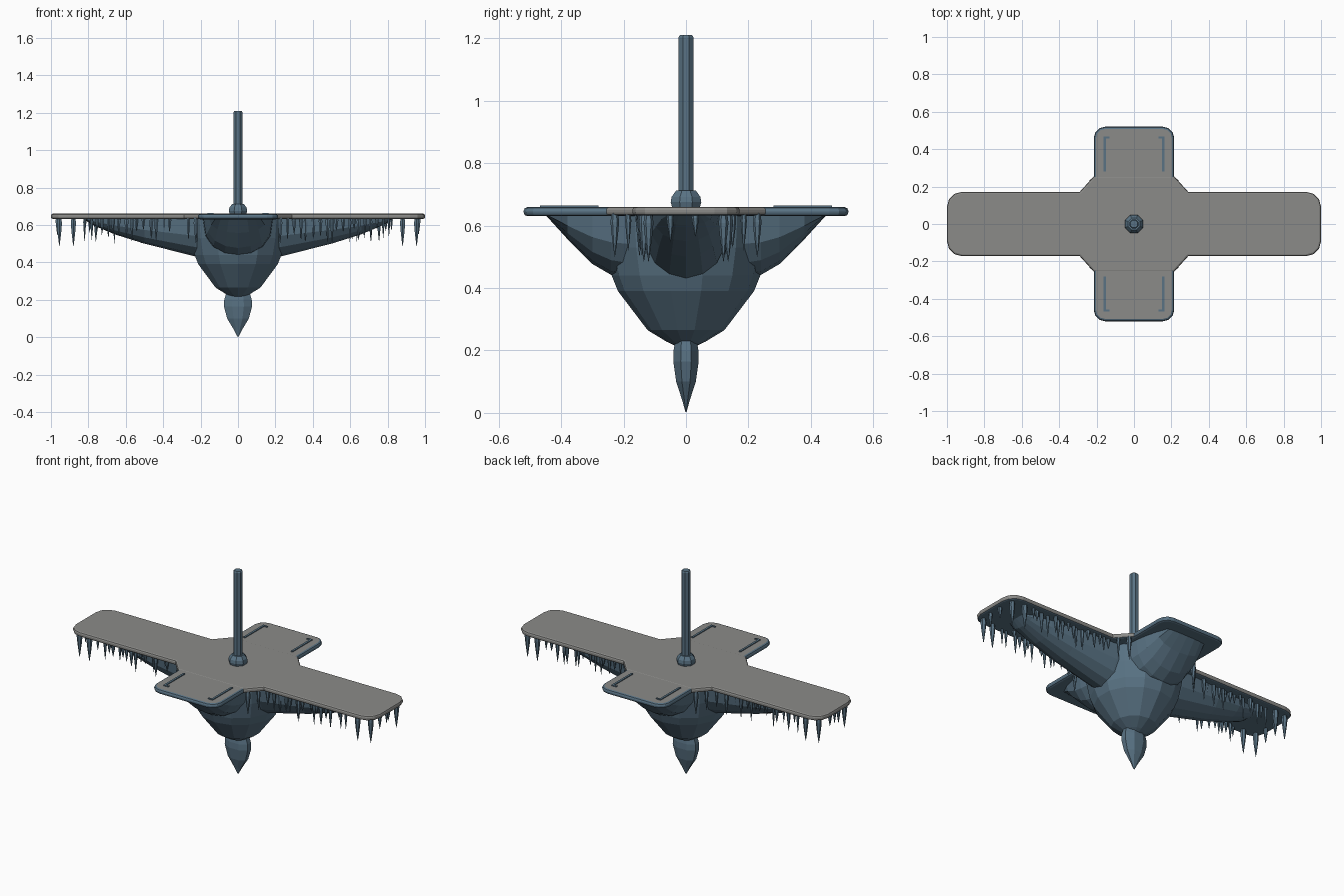
import bpy, bmesh, math, random
from mathutils import Matrix, Vector

cube = bpy.data.objects.get("Cube")
if cube:
    bpy.data.objects.remove(cube, do_unlink=True)
random.seed(4)


def material(name, color):
    m = bpy.data.materials.new(name)
    m.use_nodes = True
    m.diffuse_color = color
    m.node_tree.nodes["Principled BSDF"].inputs["Base Color"].default_value = color
    return m


SLATE = material("slate blue", (0.10, 0.17, 0.23, 1))
GREY = material("stone grey", (0.26, 0.26, 0.25, 1))


def finish(name, bm, mats=(SLATE,)):
    bmesh.ops.recalc_face_normals(bm, faces=bm.faces)
    me = bpy.data.meshes.new(name)
    bm.to_mesh(me)
    bm.free()
    for m in mats:
        me.materials.append(m)
    ob = bpy.data.objects.new(name, me)
    bpy.context.collection.objects.link(ob)
    return ob


def loft(bm, rings):
    """Skin a list of equal-length closed rings and cap both ends."""
    loops = [[bm.verts.new(p) for p in ring] for ring in rings]
    n = len(loops[0])
    for a, b in zip(loops, loops[1:]):
        for i in range(n):
            j = (i + 1) % n
            bm.faces.new((a[i], a[j], b[j], b[i]))
    bm.faces.new(loops[0])
    bm.faces.new(loops[-1])


def turned(bm, profile, sides, sx=1, origin=(0, 0, 0)):
    """Lathe a (radius, height) profile around z."""
    o = Vector(origin)
    loft(bm, [[o + Vector((sx * r * math.cos(t), r * math.sin(t), z))
               for t in [(i + 0.5) * math.tau / sides for i in range(sides)]]
              for r, z in profile])


def lathe(name, profile, sides, sx=1):
    bm = bmesh.new()
    turned(bm, profile, sides, sx)
    return finish(name, bm)


def corner(cx, cy, r, start):
    """Quarter-round corner points."""
    return [(cx + r * math.cos(math.radians(start + a)),
             cy + r * math.sin(math.radians(start + a))) for a in (0, 30, 60, 90)]


def slab(name, outline, z0, z1, bevel, mats, rule):
    bm = bmesh.new()
    face = bm.faces.new([bm.verts.new((x, y, z0)) for x, y in outline])
    ext = bmesh.ops.extrude_face_region(bm, geom=[face])["geom"]
    top = [v for v in ext if isinstance(v, bmesh.types.BMVert)]
    bmesh.ops.translate(bm, verts=top, vec=(0, 0, z1 - z0))
    bmesh.ops.recalc_face_normals(bm, faces=bm.faces)
    if bevel:
        rim = [e for e in bm.edges if abs(e.verts[0].co.z - e.verts[1].co.z) < 1e-5]
        bmesh.ops.bevel(bm, geom=rim, offset=bevel, segments=2, profile=0.5,
                        affect="EDGES", clamp_overlap=True)
    bm.normal_update()
    for f in bm.faces:
        f.material_index = rule(f.normal.z)
    return finish(name, bm, mats)


# Long deck with a flared centre
quarter = corner(0.92, 0.092, 0.08, 0) + [(0.29, 0.172), (0.215, 0.255)]
half = quarter + [(-x, y) for x, y in reversed(quarter)]
slab("long_deck", half + [(-x, -y) for x, y in half], 0.632, 0.66, 0.01,
     (GREY, SLATE), lambda nz: int(nz < -0.9))

# Short cross deck with a slate rim and a grey floor
quarter = corner(0.155, 0.46, 0.06, 0)
half = quarter + [(-x, y) for x, y in reversed(quarter)]
slab("cross_deck", half + [(-x, -y) for x, y in half], 0.63, 0.659, 0.012,
     (SLATE, GREY), lambda nz: int(nz > 0.95))

# Hooked rails on the cross deck
for sx in (-1, 1):
    for sy in (-1, 1):
        rail = [(0.15, 0.28), (0.162, 0.28), (0.162, 0.468), (0.13, 0.468),
                (0.13, 0.458), (0.15, 0.458)]
        slab(("right" if sx < 0 else "left") + ("_front" if sy < 0 else "_back") + "_rail",
             [(sx * x, sy * y) for x, y in rail], 0.657, 0.664, 0,
             (SLATE,), lambda nz: 0)

# Central mast and its collar
lathe("mast", [(0.026, 0.64), (0.026, 1.203), (0.021, 1.21)], 8)
lathe("mast_collar", [(0.046, 0.65), (0.053, 0.675), (0.05, 0.692), (0.034, 0.712)], 8)

# Hanging hull and the pointed tip below it
lathe("hull", [(0.035, 0.215), (0.062, 0.228), (0.123, 0.265), (0.218, 0.39),
               (0.238, 0.44), (0.256, 0.53), (0.264, 0.637)], 14)
lathe("bottom_spike", [(0.002, 0.003), (0.013, 0.04), (0.034, 0.1), (0.044, 0.165),
                       (0.043, 0.2), (0.036, 0.24)], 8, 1.85)


# Tapered braces under each arm: (distance, half width, depth)
def brace(name, sections, angle):
    bm = bmesh.new()
    rot = Matrix.Rotation(math.radians(angle), 3, "Z")
    loft(bm, [[rot @ Vector((s, w * math.cos(t), 0.637 - d * math.sin(t) ** 0.8))
               for t in [i * math.pi / 8 + 1e-6 * (i == 0) - 1e-6 * (i == 8)
                         for i in range(9)]]
              for s, w, d in sections])
    finish(name, bm)


LONG = [(0.12, 0.14, 0.225), (0.23, 0.14, 0.205), (0.5, 0.122, 0.137),
        (0.66, 0.105, 0.087), (0.78, 0.085, 0.036), (0.83, 0.06, 0.003)]
SHORT = [(0.12, 0.19, 0.22), (0.24, 0.185, 0.195), (0.3, 0.175, 0.16),
         (0.38, 0.155, 0.08), (0.45, 0.13, 0.003)]
brace("left_brace", LONG, 0)
brace("right_brace", LONG, 180)
brace("back_brace", SHORT, 90)
brace("front_brace", SHORT, 270)


# Icicles hanging along the long arms
def icicle(bm, x, y, length, r):
    turned(bm, [(r * 0.75, 0), (r, -0.2 * length), (r * 0.72, -0.5 * length),
                (r * 0.3, -0.83 * length), (0.0006, -length)], 6, 1, (x, y, 0.64))


for sx, label in ((-1, "right"), (1, "left")):
    bm = bmesh.new()
    for sy in (-1, 1):
        # Flared corners
        icicle(bm, sx * 0.225, sy * 0.228, 0.14, 0.014)
        icicle(bm, sx * 0.265, sy * 0.185, 0.12, 0.01)
        # Arm edges
        x = 0.3
        while x < 0.84:
            icicle(bm, sx * x, sy * random.uniform(0.115, 0.15),
                   random.uniform(0.06, 0.14), random.uniform(0.008, 0.013))
            x += random.uniform(0.022, 0.045)
        # Large outer icicles
        for x, y in ((0.88, 0.135), (0.955, 0.12)):
            icicle(bm, sx * x, sy * y, 0.155, 0.016)
    # Arm end
    for y in (-0.05, 0.03):
        icicle(bm, sx * 0.965, y, random.uniform(0.07, 0.1), 0.012)
    finish(label + "_icicles", bm)
